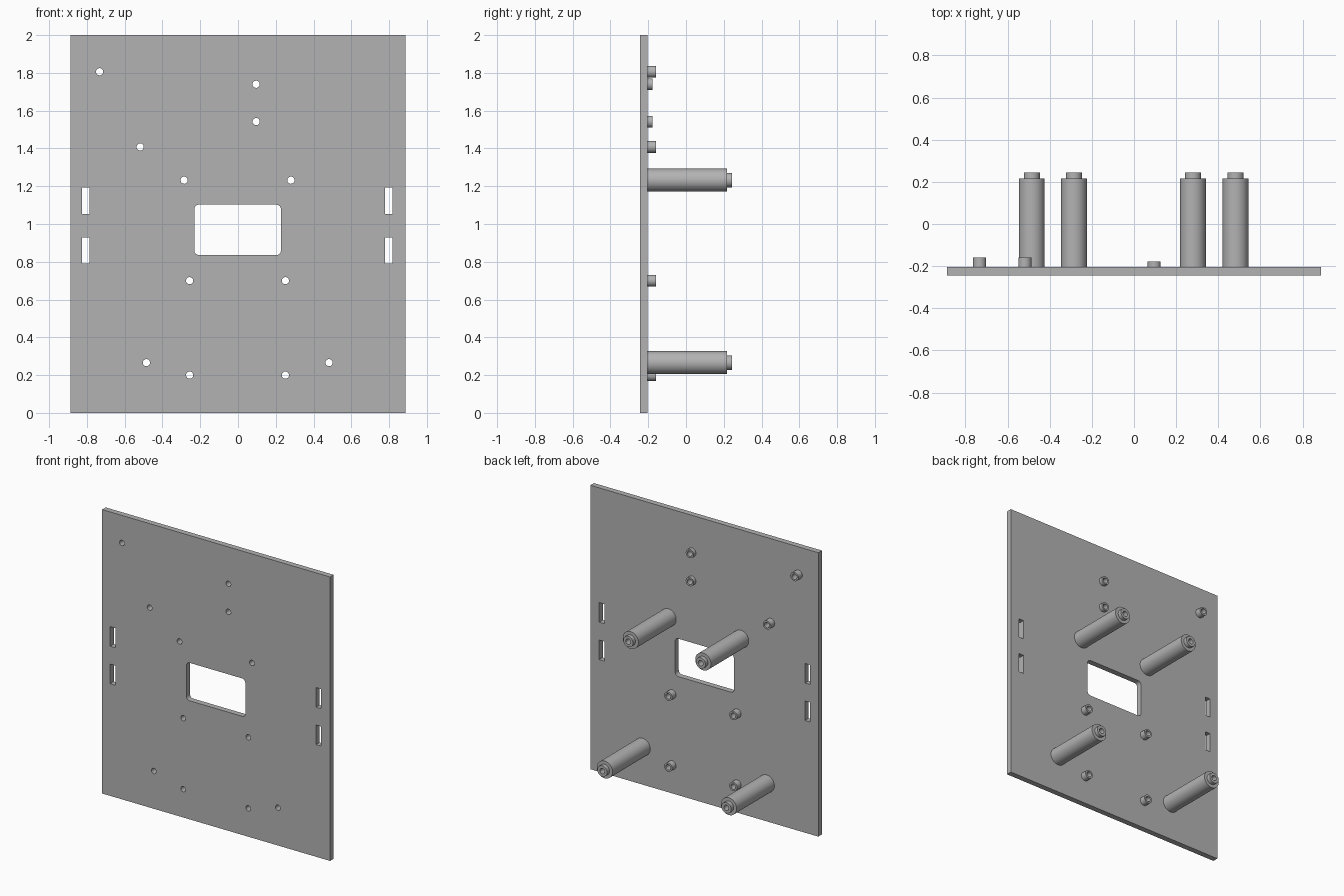
import bpy, bmesh
from math import pi, sin, cos

cube = bpy.data.objects.get("Cube")
if cube:
    bpy.data.objects.remove(cube)

grey = bpy.data.materials.new("plain grey")
grey.use_nodes = True
colour = (0.45, 0.45, 0.45, 1)
grey.diffuse_color = colour
grey.node_tree.nodes["Principled BSDF"].inputs["Base Color"].default_value = colour

FRONT, BACK = -0.244, -0.204
BORE = 0.019
SEG = 32

# Mounting positions (x, z)
pillars = [(-0.285, 1.232), (0.28, 1.232), (-0.485, 0.266), (0.482, 0.266)]
bosses = [(-0.733, 1.806), (-0.518, 1.408)]
bosses += [(x, z) for x in (-0.256, 0.251) for z in (0.2, 0.7)]
short_bosses = [(0.096, 1.74), (0.096, 1.542)]


def rectangle(cx, cz, w, h):
    return [(cx + sx * w / 2, cz + sz * h / 2)
            for sx, sz in ((1, 1), (-1, 1), (-1, -1), (1, -1))]


def rounded(cx, cz, w, h, r, steps=6):
    points = []
    for i, (x, z) in enumerate(rectangle(cx, cz, w - 2 * r, h - 2 * r)):
        for k in range(steps + 1):
            a = (i + k / steps) * pi / 2
            points.append((x + r * cos(a), z + r * sin(a)))
    return points


def circle(cx, cz, r):
    return [(cx + r * cos(2 * pi * i / SEG), cz + r * sin(2 * pi * i / SEG))
            for i in range(SEG)]


def finish(ob):
    bm = bmesh.new()
    bm.from_mesh(ob.data)
    bmesh.ops.remove_doubles(bm, verts=bm.verts, dist=1e-5)
    bmesh.ops.recalc_face_normals(bm, faces=bm.faces)
    bm.to_mesh(ob.data)
    bm.free()
    ob.data.materials.clear()
    ob.data.materials.append(grey)
    bpy.ops.object.select_all(action="DESELECT")
    ob.select_set(True)
    bpy.context.view_layer.objects.active = ob
    bpy.ops.object.shade_smooth_by_angle(angle=pi / 6)


def build_plate(loops):
    """Filled flat outline with openings, given thickness."""
    curve = bpy.data.curves.new("plate outline", "CURVE")
    curve.dimensions = "2D"
    curve.fill_mode = "BOTH"
    curve.extrude = (BACK - FRONT) / 2
    for loop in loops:
        spline = curve.splines.new("POLY")
        spline.points.add(len(loop) - 1)
        for p, (x, z) in zip(spline.points, loop):
            p.co = (x, z, 0, 1)
        spline.use_cyclic_u = True
    ob = bpy.data.objects.new("mounting_plate", curve)
    bpy.context.collection.objects.link(ob)
    ob.rotation_euler.x = pi / 2
    ob.location.y = (FRONT + BACK) / 2
    bpy.ops.object.select_all(action="DESELECT")
    ob.select_set(True)
    bpy.context.view_layer.objects.active = ob
    bpy.ops.object.convert(target="MESH")
    finish(bpy.context.object)


def build_standoff(name, x, z, profile):
    """Hollow turned post, profile given as (radius, y)."""
    mesh = bpy.data.meshes.new(name)
    bm = bmesh.new()
    verts = [bm.verts.new((r, y, 0)) for r, y in profile]
    edges = [bm.edges.new(pair) for pair in zip(verts, verts[1:] + verts[:1])]
    bmesh.ops.spin(bm, geom=verts + edges, cent=(0, 0, 0), axis=(0, 1, 0),
                   angle=2 * pi, steps=SEG, use_merge=True)
    bm.to_mesh(mesh)
    bm.free()
    ob = bpy.data.objects.new(name, mesh)
    bpy.context.collection.objects.link(ob)
    ob.location = (x, 0, z)
    finish(ob)


# Plate with window, side slots and screw holes
loops = [rectangle(0, 1, 1.776, 2), rounded(-0.002, 0.969, 0.459, 0.267, 0.025)]
loops += [rectangle(x, z, 0.04, 0.138) for x in (-0.805, 0.799) for z in (0.859, 1.123)]
loops += [circle(x, z, BORE) for x, z in pillars + bosses + short_bosses]
build_plate(loops)

# Tall stepped pillars
for i, (x, z) in enumerate(pillars):
    build_standoff(f"pillar_{i + 1}", x, z, [
        (BORE, BACK), (0.061, BACK), (0.061, 0.217),
        (0.038, 0.217), (0.038, 0.244), (BORE, 0.244)])

# Low bosses
for label, spots, top in (("boss", bosses, -0.16), ("short_boss", short_bosses, -0.178)):
    for i, (x, z) in enumerate(spots):
        build_standoff(f"{label}_{i + 1}", x, z, [
            (BORE, BACK), (0.031, BACK), (0.031, top), (BORE, top)])
